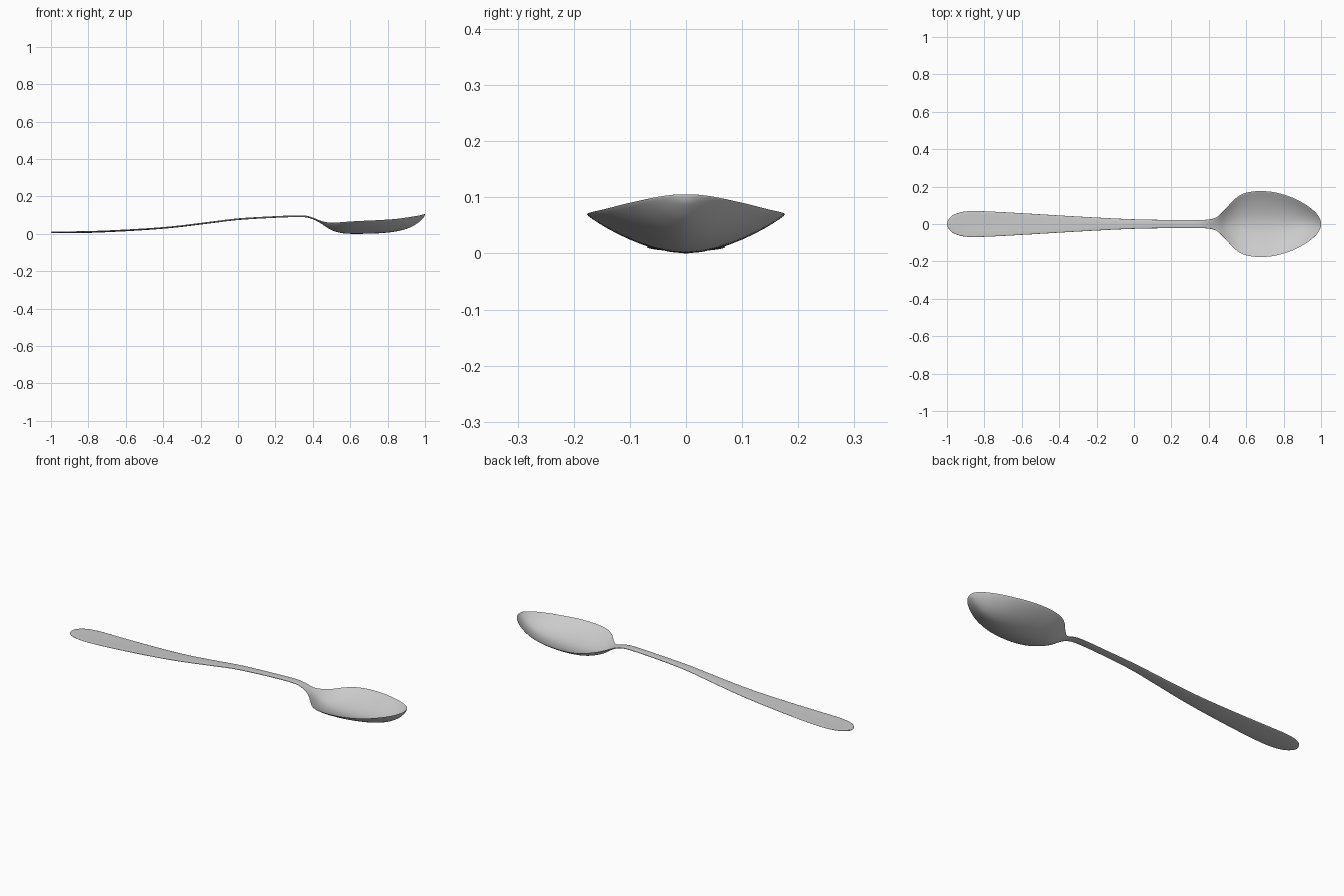
import bpy, bmesh, math

if "Cube" in bpy.data.objects:
    bpy.data.objects.remove(bpy.data.objects["Cube"])

# Stations along the spoon: x, half width, centre-line z, rim z
ST = [
    (-1.0, 0.0, .008, .008), (-.985, .033, .008, .009), (-.95, .056, .008, .010),
    (-.88, .069, .008, .011), (-.75, .066, .011, .014), (-.55, .055, .021, .023),
    (-.35, .043, .036, .037), (-.15, .032, .060, .060), (0, .0255, .078, .078),
    (.18, .022, .089, .089), (.33, .022, .094, .094), (.39, .0235, .086, .087),
    (.44, .036, .062, .069), (.49, .082, .029, .059), (.54, .135, .011, .061),
    (.59, .164, .005, .065), (.66, .176, .0045, .069), (.75, .170, .007, .073),
    (.84, .144, .016, .079), (.91, .109, .034, .088), (.96, .072, .061, .096),
    (.99, .036, .088, .102), (1.0, 0.0, .104, .104),
]
SUB, RING, THICK = 5, 40, .009


def catmull(a, b, c, d, t):
    return [0.5 * (2*q + (r-p)*t + (2*p-5*q+4*r-s)*t*t + (3*q-p-3*r+s)*t**3)
            for p, q, r, s in zip(a, b, c, d)]


def mirrored(i):
    # Reflect past the rounded ends so the outline meets them squarely
    n = len(ST) - 1
    if 0 <= i <= n:
        return ST[i]
    x, w, z, r = ST[1] if i < 0 else ST[n - 1]
    return (x, -w, z, r)


rows = []
for i in range(len(ST) - 1):
    pts = [mirrored(i + k) for k in (-1, 0, 1, 2)]
    rows += [catmull(*pts, s / SUB) for s in range(SUB)]
rows.append(list(ST[-1]))

# Loft thin dished cross-sections into one closed skin
bm = bmesh.new()
rings = []
for x, w, zc, zr in rows[1:-1]:
    th = THICK * min(1, w / .02)
    ring = []
    for k in range(RING):
        a = 2 * math.pi * k / RING
        t = math.cos(a)
        s = math.copysign(abs(math.sin(a)) ** .7, math.sin(a))
        z = zc + (zr - zc) * abs(t) ** 1.75 + s * th / 2
        ring.append(bm.verts.new((x, w * t, z)))
    rings.append(ring)
for a, b in zip(rings, rings[1:]):
    for k in range(RING):
        j = (k + 1) % RING
        bm.faces.new((a[k], a[j], b[j], b[k]))
for row, ring in ((rows[0], rings[0]), (rows[-1], rings[-1])):
    tip = bm.verts.new((row[0], 0, row[2]))
    for k in range(RING):
        bm.faces.new((tip, ring[k], ring[(k + 1) % RING]))
bmesh.ops.recalc_face_normals(bm, faces=bm.faces)

# Rest on the ground
low = min(v.co.z for v in bm.verts)
bmesh.ops.translate(bm, verts=bm.verts, vec=(0, 0, -low))

me = bpy.data.meshes.new("spoon")
bm.to_mesh(me)
bm.free()
spoon = bpy.data.objects.new("spoon", me)
bpy.context.collection.objects.link(spoon)
bpy.context.view_layer.objects.active = spoon
spoon.select_set(True)
bpy.ops.object.shade_smooth_by_angle(angle=math.radians(60))
